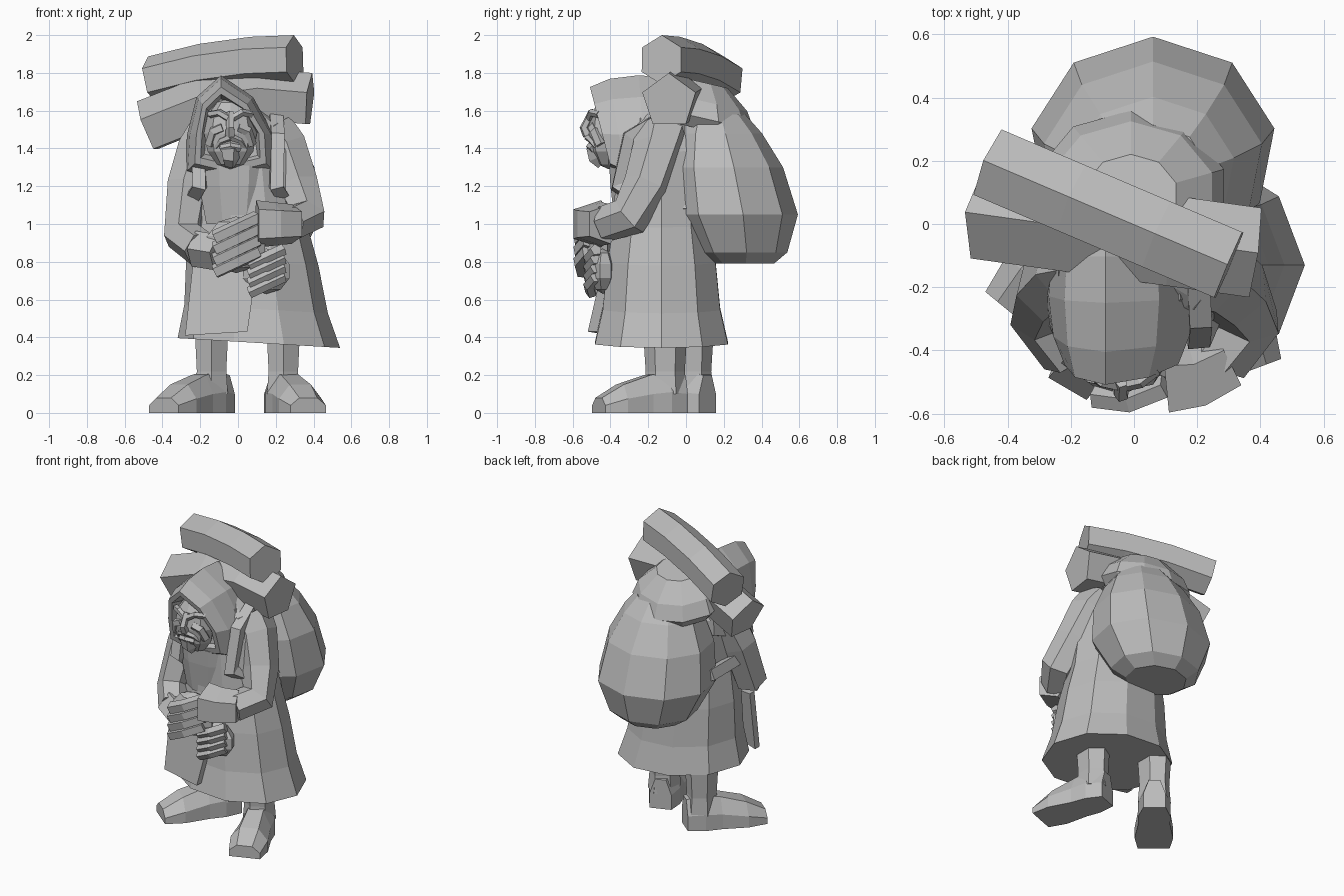
import bpy, bmesh, math
from mathutils import Vector

old = bpy.data.objects.get("Cube")
if old:
    bpy.data.objects.remove(old, do_unlink=True)

SIDES = {"left": 1, "right": -1}
COLOUR = (.5, .5, .5, 1)
grey = bpy.data.materials.new("stone_grey")
grey.use_nodes = True
grey.diffuse_color = COLOUR
grey.node_tree.nodes["Principled BSDF"].inputs["Base Color"].default_value = COLOUR


def finish(name, bm):
    """Turn a bmesh into a named, coloured object."""
    bmesh.ops.recalc_face_normals(bm, faces=bm.faces)
    mesh = bpy.data.meshes.new(name)
    bm.to_mesh(mesh)
    bm.free()
    mesh.materials.append(grey)
    bpy.context.collection.objects.link(bpy.data.objects.new(name, mesh))


def loft(name, rings):
    """Skin a list of equal-length point rings and cap both ends."""
    bm = bmesh.new()
    loops = [[bm.verts.new(point) for point in ring] for ring in rings]
    for lower, upper in zip(loops, loops[1:]):
        for i in range(len(lower)):
            bm.faces.new((lower[i - 1], lower[i], upper[i], upper[i - 1]))
    bm.faces.new(loops[0])
    bm.faces.new(loops[-1])
    finish(name, bm)


def circle(sides, phase=0.):
    angles = [math.tau * (i + phase) / sides for i in range(sides)]
    return [(math.cos(angle), math.sin(angle)) for angle in angles]


def stack(name, centre, depth, levels, sides=8, phase=.5, lean=(0, 0), tilt=(0, 0)):
    """Horizontal elliptical rings from (height, half width) pairs; depth is the ellipse ratio."""
    rings = []
    for height, radius in levels:
        middle = Vector((centre[0] + lean[0] * height, centre[1] + lean[1] * height, height))
        rings.append([middle + radius * Vector((c, depth * s, tilt[0] * c + tilt[1] * s))
                      for c, s in circle(sides, phase)])
    loft(name, rings)


def tube(name, radius, *path, sides=6, phase=.5, taper=1.):
    """Faceted tube along a path; taper is the end radius as a share of the start."""
    points = [Vector(point) for point in path]
    last = len(points) - 1
    rings, previous, turn = [], None, None
    for i, point in enumerate(points):
        before, after = points[max(i - 1, 0)], points[min(i + 1, last)]
        ahead = ((point - before).normalized() + (after - point).normalized()).normalized()
        if turn is None:
            turn = ahead.to_track_quat('Z', 'Y')
        else:
            turn = previous.rotation_difference(ahead) @ turn
        previous = ahead
        size = radius * (1 + (taper - 1) * i / last)
        rings.append([point + turn @ Vector((c, s, 0)) * size for c, s in circle(sides, phase)])
    loft(name, rings)


def ball(name, centre, radii, segments, rings):
    """Low-poly ellipsoid."""
    bm = bmesh.new()
    bmesh.ops.create_uvsphere(bm, u_segments=segments, v_segments=rings, radius=1)
    bmesh.ops.scale(bm, vec=radii, verts=bm.verts)
    bmesh.ops.translate(bm, vec=centre, verts=bm.verts)
    finish(name, bm)


def bedroll(name, radius, start, end, arch, sides, phase):
    """Rolled bundle that bows upwards between its two ends."""
    start, end = Vector(start), Vector(end)
    up = Vector((0, 0, arch))
    path = [start.lerp(end, t) + up * math.sin(math.pi * t) for t in (0, .35, .7, 1)]
    tube(name, radius, *path, sides=sides, phase=phase)


# Long coat
stack("coat", (.14, -.13), .86,
      [(.37, .43), (.55, .38), (.8, .35), (1, .31), (1.4, .29), (1.53, .22), (1.62, .1)],
      sides=10, phase=0, lean=(-.08, 0), tilt=(-.06, 0))

# Overlapping front flap of the coat
flap = [Vector(corner) for corner in
        ((-.24, -.4, .78), (.1, -.44, .78), (.05, -.52, .43), (-.28, -.4, .41))]
loft("coat_flap", [flap, [corner + Vector((0, .05, 0)) for corner in flap]])

# Chest front and shoulder cowl
stack("chest", (-.02, -.28), .65, [(1, .16), (1.2, .2), (1.31, .21)])
stack("cowl", (-.03, -.18), .8, [(1.27, .23), (1.33, .25), (1.46, .24), (1.56, .19)])

# Hood: peaked upright rings from the back to the rim, leaning forward, then in behind the face
PEAK = ((0, 1), (.65, .6), (1, -.1), (1.05, -.8), (0, -1), (-1.05, -.8), (-1, -.1), (-.65, .6))
hood = []
for y, radius in ((.02, .18), (-.1, .22), (-.23, .23), (-.36, .215), (-.45, .18), (-.45, .15), (-.37, .13)):
    hood.append([Vector((radius * u - .04 - .05 * max(v, 0), y - 1.6 * y * y * radius * v,
                         1.5 + 1.25 * radius * v)) for u, v in PEAK])
loft("hood", hood)

# Face, beard and their paired features
FACE = Vector((-.04, -.5, 1.5))


def feature(name, radius, *path, side=1, taper=1.):
    points = [FACE + Vector((side * x, y, z)) for x, y, z in path]
    tube(name, radius, *points, sides=5, taper=taper)


ball("head", FACE + Vector((0, .09, -.02)), (.14, .11, .19), 8, 6)
feature("nose", .02, (0, 0, .09), (0, -.04, .01), (0, -.02, -.03), taper=1.4)
feature("lower_lip", .02, (-.05, .01, -.1), (0, -.01, -.09), (.05, .01, -.1))
feature("beard", .06, (0, .03, -.1), (0, .03, -.15), (0, .06, -.18), taper=.6)
for name, side in SIDES.items():
    feature(name + "_brow", .02, (.01, -.01, .06), (.06, 0, .09), (.11, .04, .08), side=side)
    feature(name + "_cheek", .03, (.04, .01, .01), (.09, .02, -.01), (.11, .05, -.08), side=side)
    feature(name + "_moustache", .02, (0, -.02, -.04), (.05, 0, -.06), (.08, .03, -.1), side=side, taper=.6)

# Sleeves, full at the shoulder, and cuffs
tube("left_sleeve", .15, (.17, -.13, 1.47), (.24, -.15, 1.39), (.31, -.21, 1.2), (.36, -.3, 1.04),
     (.27, -.43, 1), taper=.65)
tube("left_cuff", .11, (.3, -.43, 1), (.2, -.48, 1), (.1, -.49, 1), sides=5, taper=1.2)
tube("right_sleeve", .14, (-.14, -.13, 1.46), (-.2, -.14, 1.38), (-.26, -.2, 1.2), (-.29, -.28, .94),
     (-.2, -.41, .87), taper=.7)
tube("right_cuff", .1, (-.22, -.4, .87), (-.1, -.47, .85), sides=5)

# Clasped hands, each a blocky fist with four slanted fingers
for name, centre, size in (("left", (-.01, -.47, .89), .15), ("right", (.15, -.44, .75), .12)):
    hand = Vector(centre)
    ball(name + "_fist", hand, Vector((1.1, .6, 1)) * size, 7, 5)
    for i in range(4):
        reach = Vector((.75, .1, .35)) * size * SIDES[name]
        knuckle = hand + Vector((0, -.4, .6 - .4 * i)) * size
        bend = Vector((0, -.2, 0)) * size
        tube(f"{name}_finger_{i + 1}", size * .27, knuckle + reach, knuckle + bend, knuckle - reach, sides=5)

# Legs and splayed shoes
SOLE = ((-1, 0), (1, 0), (1, .5), (.5, 1), (-.5, 1), (-1, .5))
for name, ankle, toe in (("left", (.24, -.11, 0), (.36, -.43, 0)), ("right", (-.14, .03, 0), (-.37, -.25, 0))):
    heel, stride = Vector(ankle), Vector(toe) - Vector(ankle)
    across = stride.cross(Vector((0, 0, 1))).normalized()
    stack(name + "_leg", ankle, 1.15, [(.1, .1), (.22, .09), (.4, .1)], sides=6)
    shoe = []
    for along, width, height in ((-.3, .07, .2), (0, .1, .22), (.3, .1, .2), (.75, .12, .15), (1.1, .1, .08)):
        middle = heel + stride * along
        shoe.append([middle + across * width * u + Vector((0, 0, height * v)) for u, v in SOLE])
    loft(name + "_shoe", shoe)

# Sack on the back, leaning forward, with its folded top
stack("sack", (.06, .42), .9, [(.79, .2), (.85, .29), (1.05, .39), (1.3, .35), (1.48, .26), (1.58, .18)],
      sides=9, phase=.25, lean=(0, -.17))
stack("sack_top", (-.01, .09), .87, [(1.5, .26), (1.56, .31), (1.65, .27), (1.75, .15)],
      sides=10, tilt=(0, -.2))

# Shoulder straps
for name, side in SIDES.items():
    tube(name + "_strap", .05, (side * .17, .1, 1.56), (side * .2, -.1, 1.58), (side * .21, -.3, 1.46),
         (side * .2, -.36, 1.2), (side * .27, -.2, 1.1), (side * .27, .14, 1.1), sides=4)

# Two bedrolls lying across the pack
bedroll("upper_bedroll", .13, (-.45, .19, 1.76), (.3, -.13, 1.87), .03, sides=6, phase=.5)
bedroll("lower_bedroll", .15, (-.48, .03, 1.51), (.38, -.09, 1.65), .08, sides=5, phase=.25)
